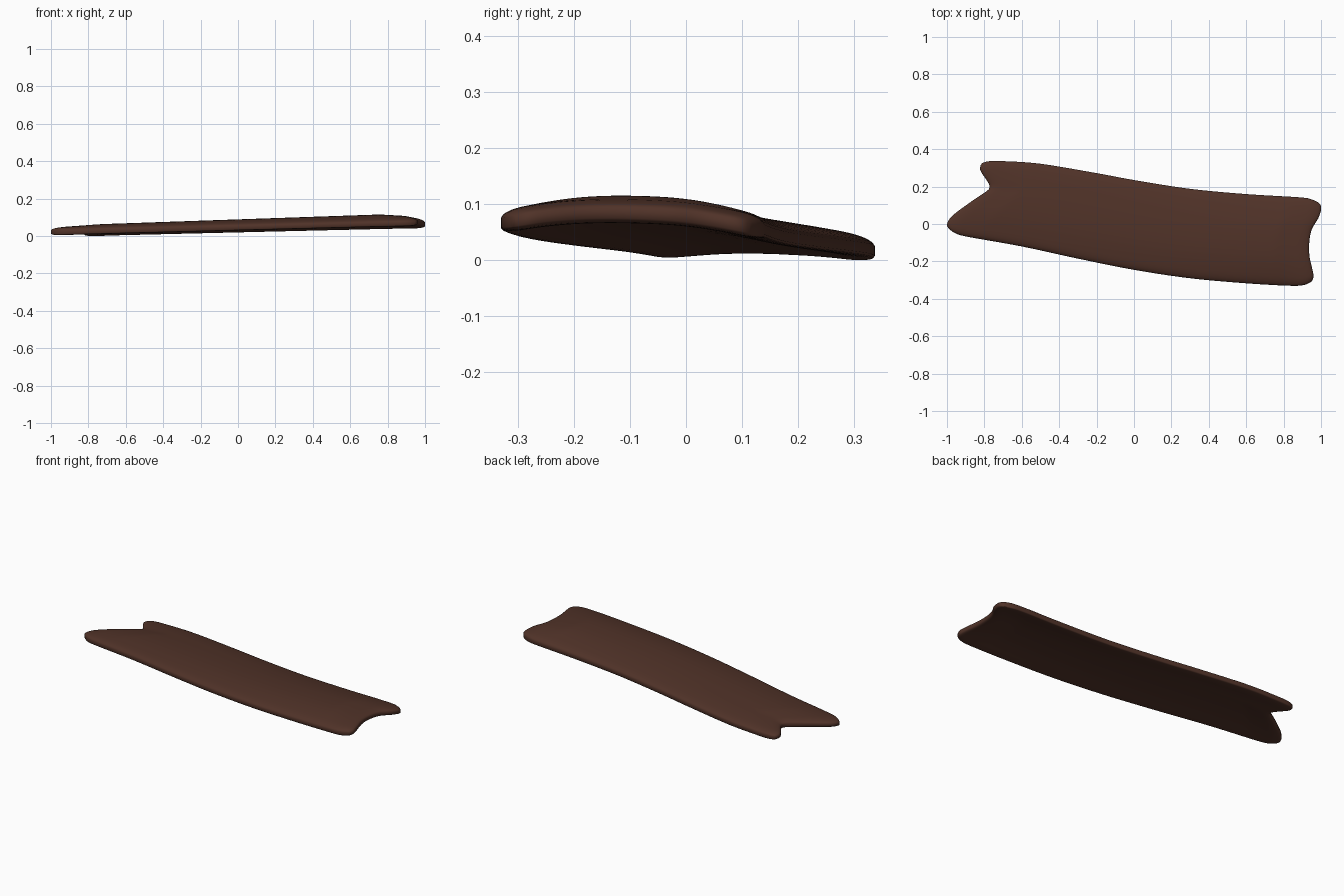
import bpy, bmesh, math

if "Cube" in bpy.data.objects:
    bpy.data.objects.remove(bpy.data.objects["Cube"])

# Outline of the plank: four edge curves in plan, corner to corner
FRONT = [(-.985, -.03), (-.95, -.052), (-.88, -.07), (-.6, -.12), (-.3, -.185), (0, -.245), (.3, -.29),
         (.6, -.317), (.83, -.33), (.91, -.326), (.95, -.307)]
BACK = [(-.812, .325), (-.78, .335), (-.7, .336), (-.5, .322), (-.2, .272), (0, .235), (.3, .188),
        (.6, .16), (.88, .143), (.945, .133), (.985, .115)]
LEFT = [(-.985, -.03), (-1, -.003), (-.97, .045), (-.87, .12), (-.785, .178), (-.771, .20),
        (-.785, .23), (-.82, .283), (-.821, .31), (-.812, .325)]
RIGHT = [(.95, -.307), (.96, -.28), (.953, -.24), (.938, -.17), (.937, -.1), (.95, -.03),
         (.985, .03), (1, .075), (.998, .1), (.985, .115)]


def sampler(pts):
    """Smooth curve through points, parameterised by length."""
    p = [pts[0]] + pts + [pts[-1]]
    dense = []
    for i in range(1, len(p) - 2):
        for k in range(12):
            t = k / 12
            dense.append([.5 * (2 * p[i][a] + (p[i + 1][a] - p[i - 1][a]) * t
                          + (2 * p[i - 1][a] - 5 * p[i][a] + 4 * p[i + 1][a] - p[i + 2][a]) * t * t
                          + (3 * p[i][a] - p[i - 1][a] - 3 * p[i + 1][a] + p[i + 2][a]) * t ** 3)
                          for a in (0, 1)])
    dense.append(pts[-1])
    acc = [0]
    for a, b in zip(dense, dense[1:]):
        acc.append(acc[-1] + math.dist(a, b))

    def f(t):
        s = t * acc[-1]
        for i in range(len(acc) - 1):
            if s <= acc[i + 1] or i == len(acc) - 2:
                w = min(1, (s - acc[i]) / max(acc[i + 1] - acc[i], 1e-9))
                return [dense[i][a] * (1 - w) + dense[i + 1][a] * w for a in (0, 1)]
    return f


front, back, left, right = map(sampler, (FRONT, BACK, LEFT, RIGHT))


def spaced(n):
    """Parameters packed towards both ends for the rounded rims."""
    return [.25 * i / n + .75 * (.5 - .5 * math.cos(math.pi * i / n)) for i in range(n + 1)]


def rim(d, w):
    k = max(0, 1 - d / w)
    return math.sqrt(max(0, 1 - k * k))


def point(u, v):
    """Patch point in plan, mid height and half thickness."""
    f, b, l, r = front(u), back(u), left(v), right(v)
    xy = []
    for a in (0, 1):
        corner = ((1 - u) * (1 - v) * FRONT[0][a] + u * (1 - v) * FRONT[-1][a]
                  + (1 - u) * v * BACK[0][a] + u * v * BACK[-1][a])
        xy.append((1 - v) * f[a] + v * b[a] + (1 - u) * l[a] + u * r[a] - corner)
    base = (1 - v) * (.027 + .049 * u) + v * (.022 + .041 * u)
    fade = .55 + .45 * min(1, min(u, 1 - u) / .1)
    crown = (1 - abs(2 * v - 1) ** 2.3) * (.02 + .018 * u) * fade
    du, dv = min(u, 1 - u) * 1.9, min(v, 1 - v) * .46
    half = .021 * (.42 + .58 * rim(du, .07) * rim(dv, .045))
    return xy[0], xy[1], base + crown, half


# Plank body: domed upper skin, hollow lower skin, joined by a rim wall
NU, NV = 72, 40
us, vs = spaced(NU), spaced(NV)
bm = bmesh.new()
top, bot = {}, {}
for i, u in enumerate(us):
    for j, v in enumerate(vs):
        x, y, z, h = point(u, v)
        top[i, j] = bm.verts.new((x, y, z + h))
        bot[i, j] = bm.verts.new((x, y, z - h))
for i in range(NU):
    for j in range(NV):
        ring = [(i, j), (i + 1, j), (i + 1, j + 1), (i, j + 1)]
        bm.faces.new([top[k] for k in ring])
        bm.faces.new([bot[k] for k in reversed(ring)])
loop = ([(i, 0) for i in range(NU)] + [(NU, j) for j in range(NV)]
        + [(i, NV) for i in range(NU, 0, -1)] + [(0, j) for j in range(NV, 0, -1)])
for a, b in zip(loop, loop[1:] + loop[:1]):
    bm.faces.new([bot[a], bot[b], top[b], top[a]])
bmesh.ops.recalc_face_normals(bm, faces=bm.faces)

# Stand on the ground
low = min(v.co.z for v in bm.verts)
for v in bm.verts:
    v.co.z -= low
for f in bm.faces:
    f.smooth = True

mesh = bpy.data.meshes.new("plank")
bm.to_mesh(mesh)
bm.free()
plank = bpy.data.objects.new("plank", mesh)
bpy.context.collection.objects.link(plank)
brown = bpy.data.materials.new("dark brown wood")
brown.diffuse_color = (.08, .032, .021, 1)
brown.use_nodes = True
brown.node_tree.nodes["Principled BSDF"].inputs["Base Color"].default_value = brown.diffuse_color
mesh.materials.append(brown)
